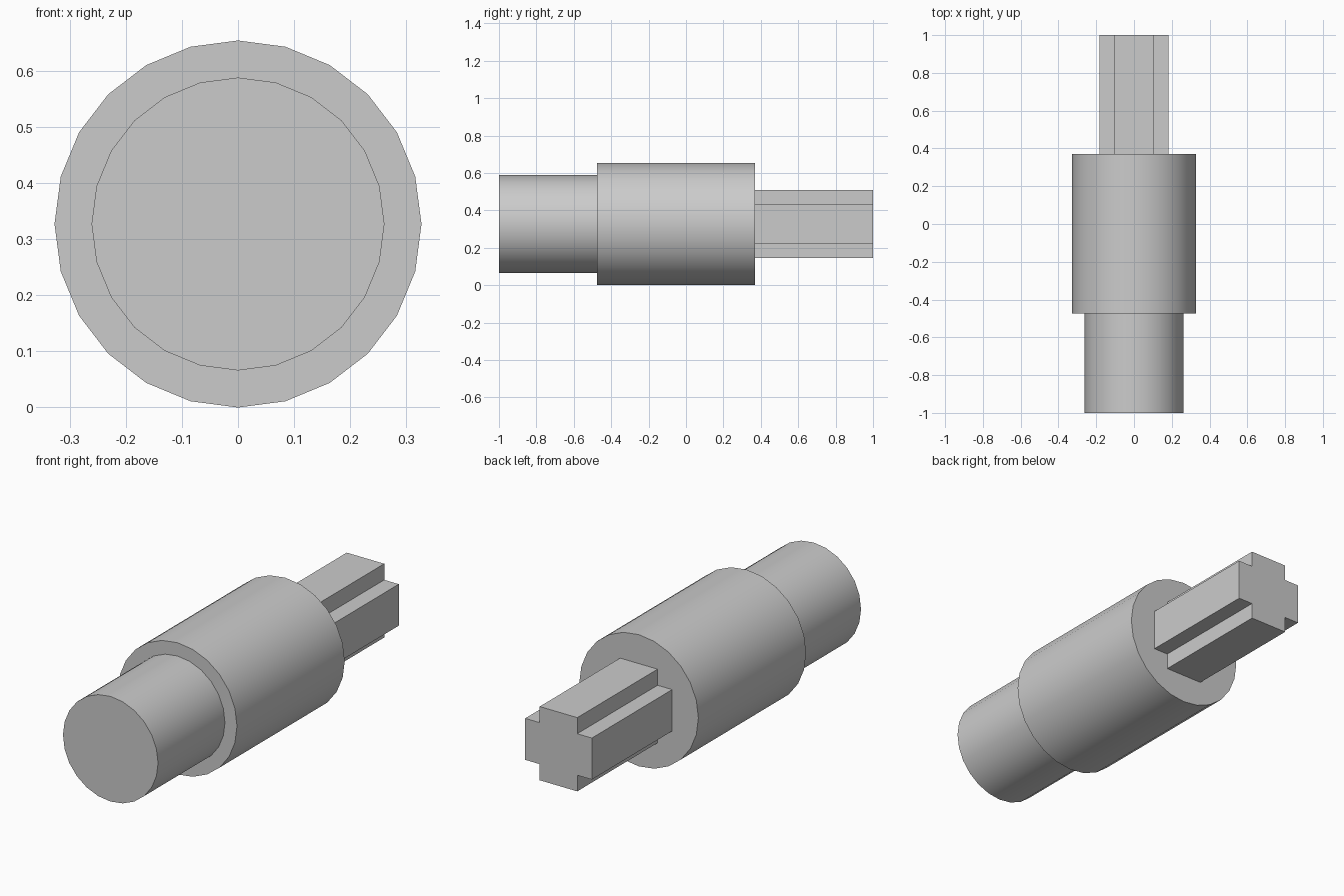
import bpy, bmesh, math
from mathutils import Matrix

cube = bpy.data.objects.get("Cube")
if cube:
    bpy.data.objects.remove(cube, do_unlink=True)

grey = bpy.data.materials.new("plain grey")
grey.use_nodes = True
colour = (0.6, 0.6, 0.6, 1)
grey.diffuse_color = colour
grey.node_tree.nodes["Principled BSDF"].inputs["Base Color"].default_value = colour

AXIS_Z = 0.327


def extrude_along_y(name, profile, y0, y1, smooth=False):
    """Solid prism from an (x, z) outline, centred on the pin axis."""
    bm = bmesh.new()
    face = bm.faces.new([bm.verts.new((x, y0, AXIS_Z + z)) for x, z in profile])
    side = bmesh.ops.extrude_face_region(bm, geom=[face], use_keep_orig=True)
    new_verts = [g for g in side["geom"] if isinstance(g, bmesh.types.BMVert)]
    bmesh.ops.translate(bm, verts=new_verts, vec=(0, y1 - y0, 0))
    bmesh.ops.recalc_face_normals(bm, faces=bm.faces)
    mesh = bpy.data.meshes.new(name)
    bm.to_mesh(mesh)
    bm.free()
    mesh.materials.append(grey)
    obj = bpy.data.objects.new(name, mesh)
    bpy.context.collection.objects.link(obj)
    if smooth:
        bpy.ops.object.select_all(action="DESELECT")
        obj.select_set(True)
        bpy.context.view_layer.objects.active = obj
        bpy.ops.object.shade_smooth_by_angle(angle=math.radians(30))
    return obj


def circle(radius, sides=24):
    return [(radius * math.cos(math.tau * i / sides),
             radius * math.sin(math.tau * i / sides)) for i in range(sides)]


def cross(reach, arm):
    """Plus-shaped outline: one corner turned four times."""
    corner = [(reach, -arm), (reach, arm), (arm, arm)]
    points = []
    for x, z in corner * 4:
        for _ in range(len(points) // 3):
            x, z = -z, x
        points.append((x, z))
    return points


# Round front end and thicker collar
extrude_along_y("front_pin", circle(0.261), -1, -0.475, smooth=True)
extrude_along_y("collar", circle(0.327), -0.475, 0.37, smooth=True)
# Cross-shaped axle at the back
extrude_along_y("cross_axle", cross(0.183, 0.103), 0.37, 1)
